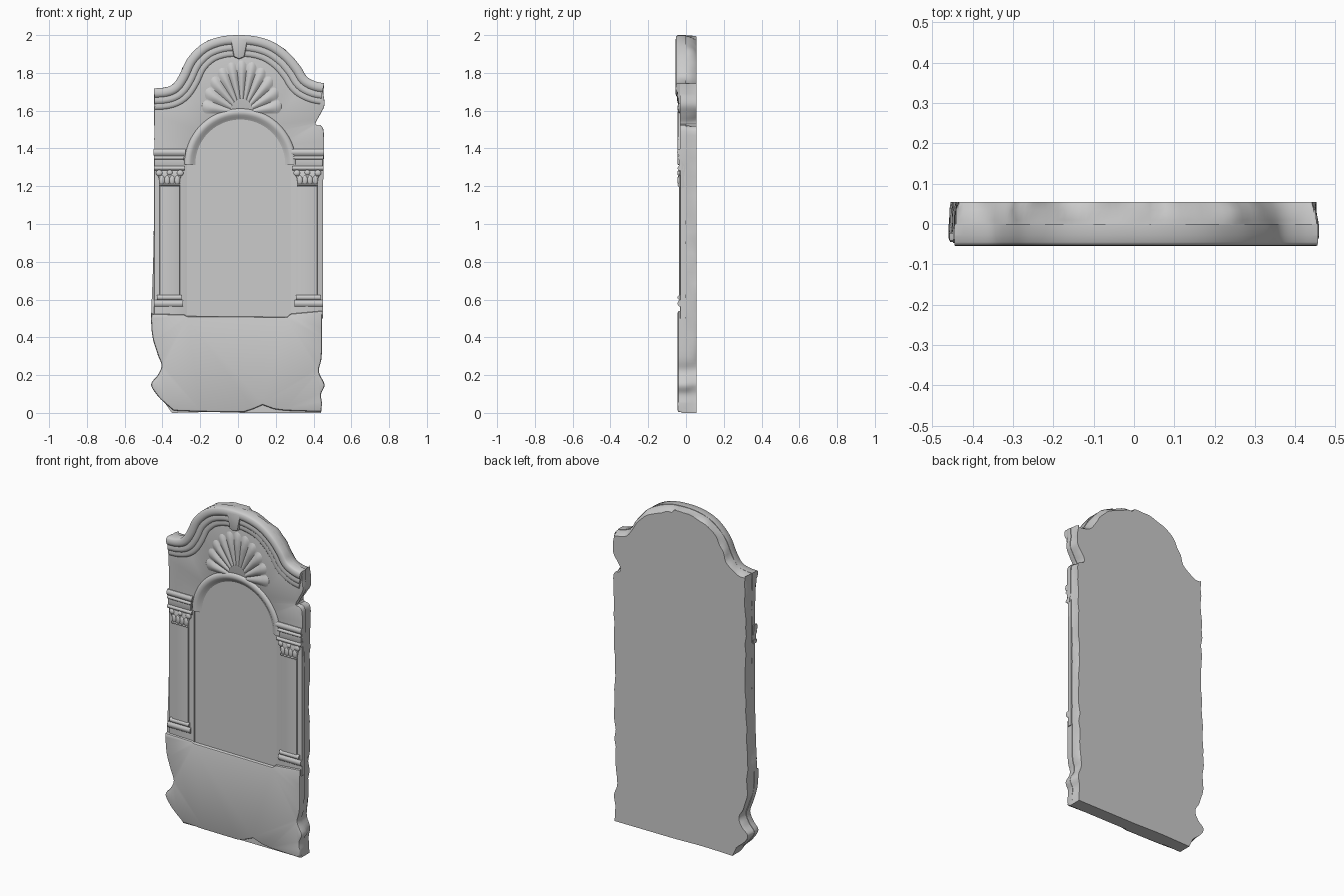
import bpy, bmesh, math
from mathutils import Vector, noise

if "Cube" in bpy.data.objects:
    bpy.data.objects.remove(bpy.data.objects["Cube"])

BACK, FIELD = 0.055, -0.024      # back plane and recessed panel plane


def loft(name, rings, angle=40):
    """Skin equal-length closed rings and cap both ends."""
    bm = bmesh.new()
    vs = [[bm.verts.new(p) for p in r] for r in rings]
    n = len(rings[0])
    for a, b in zip(vs, vs[1:]):
        for i in range(n):
            j = (i + 1) % n
            bm.faces.new((a[i], a[j], b[j], b[i]))
    caps = [bm.faces.new(vs[0]), bm.faces.new(vs[-1])]
    bmesh.ops.recalc_face_normals(bm, faces=bm.faces)
    bmesh.ops.triangulate(bm, faces=caps)
    return finish(name, bm, angle)


def finish(name, bm, angle=40):
    me = bpy.data.meshes.new(name)
    bm.to_mesh(me)
    bm.free()
    ob = bpy.data.objects.new(name, me)
    bpy.context.collection.objects.link(ob)
    bpy.ops.object.select_all(action='DESELECT')
    ob.select_set(True)
    bpy.context.view_layer.objects.active = ob
    bpy.ops.object.shade_smooth_by_angle(angle=math.radians(angle))
    return ob


def smooth(pts, n):
    """Catmull-Rom curve through open 2D points."""
    p = [Vector(q) for q in pts]
    p = [2 * p[0] - p[1]] + p + [2 * p[-1] - p[-2]]
    out = []
    for a, b, c, d in zip(p, p[1:], p[2:], p[3:]):
        for k in range(n):
            t = k / n
            out.append(0.5 * (2 * b + (c - a) * t + (2 * a - 5 * b + 4 * c - d) * t * t
                              + (3 * b - a - 3 * c + d) * t ** 3))
    return out + [p[-2]]


def normals(pts, closed):
    """Left-hand (inward for counter-clockwise) normals."""
    n, res = len(pts), []
    for i in range(n):
        a = pts[i - 1] if closed or i else pts[0]
        b = pts[(i + 1) % n] if closed or i < n - 1 else pts[-1]
        t = (b - a).normalized()
        res.append(Vector((-t.y, t.x)))
    return res


def plate(name, pts, front, soft=0.006, back=0.0):
    """Raised flat relief with a rounded front edge; points counter-clockwise."""
    pts = [Vector(p) for p in pts]
    nn = normals(pts, True)
    steps = [(0, back), (0, front + soft), (soft * 0.3, front + soft * 0.3), (soft, front)]
    return loft(name, [[(p.x + m.x * d, y, p.y + m.y * d) for p, m in zip(pts, nn)]
                       for d, y in steps])


def sweep(name, path, profile):
    """Run a (distance inward, y) section along a path on the face."""
    path = [Vector(p) for p in path]
    return loft(name, [[(p.x + m.x * d, y, p.y + m.y * d) for d, y in profile]
                       for p, m in zip(path, normals(path, False))], 50)


def rect(x0, x1, z0, z1):
    return [(x0, z0), (x1, z0), (x1, z1), (x0, z1)]


# outline pieces, counter-clockwise from lower left
bottom = smooth([(-0.35, 0), (-0.15, 0.004), (0.05, 0), (0.25, 0), (0.44, 0)], 8)
right = smooth([(0.445, 0.05), (0.44, 0.1), (0.458, 0.15), (0.428, 0.22), (0.443, 0.3),
                (0.445, 0.5), (0.447, 0.8), (0.446, 1.0), (0.452, 1.25), (0.455, 1.47),
                (0.44, 1.52), (0.41, 1.53), (0.435, 1.58), (0.458, 1.63), (0.452, 1.69)], 5)
crest = smooth([(0.456, 1.745), (0.41, 1.755), (0.365, 1.78), (0.33, 1.835), (0.27, 1.905),
                (0.19, 1.962), (0.1, 1.992), (0, 2.0), (-0.1, 1.99), (-0.19, 1.953),
                (-0.265, 1.88), (-0.31, 1.79), (-0.345, 1.74), (-0.39, 1.722), (-0.445, 1.718)], 5)
left = smooth([(-0.445, 1.66), (-0.443, 1.45), (-0.445, 1.2), (-0.447, 0.9), (-0.455, 0.65),
               (-0.46, 0.5), (-0.452, 0.4), (-0.425, 0.31), (-0.405, 0.25), (-0.425, 0.2),
               (-0.46, 0.15), (-0.425, 0.09), (-0.385, 0.05)], 5)
outline = bottom + right + crest + left

# slab body with worn edges
nn = normals(outline, True)
rings = []
for y, wear in ((BACK, 0.014), (0.035, 0.010), (0.01, 0.007), (-0.01, 0.004), (FIELD, 0.001)):
    ring = []
    for p, m in zip(outline, nn):
        d = wear * (0.5 + noise.noise((p.x * 14, y * 25, p.y * 14)))
        if p.y < 0.01:
            d = 0
        if p.y > 1.74 and p.x > 0.05 and y > 0.03:
            d += 0.02 * (y - 0.03) / 0.025
        ring.append((p.x + m.x * d, y, max(0, p.y + m.y * d)))
    rings.append(ring)
loft("slab", rings)

# plain lower block with chipped foot
foot = [(-0.34, 0.012), (-0.2, 0.006), (0.03, 0.004), (0.08, 0.02), (0.13, 0.042),
        (0.19, 0.02), (0.25, 0.012), (0.44, 0.006)]
block = ([Vector(p) for p in foot] + [p for p in right if p.y < 0.5]
         + [Vector((0.445, 0.54)), Vector((0.28, 0.525)), Vector((0.26, 0.508)),
            Vector((-0.27, 0.512)), Vector((-0.285, 0.52)), Vector((-0.457, 0.525))]
         + [p for p in left if p.y < 0.51])
plate("lower_block", block, -0.044, 0.01)

# upper field around the arched panel
CX, CZ = 0.012, 1.315


def arc(r, n=40):
    return [Vector((CX + r * math.cos(math.pi * i / n), CZ + r * math.sin(math.pi * i / n)))
            for i in range(n + 1)]


upper = ([p for p in right if p.y > 1.33] + crest + [p for p in left if p.y > 1.33]
         + [Vector((-0.444, CZ))] + arc(0.27)[::-1] + [Vector((0.452, CZ))])
plate("spandrel_field", upper, -0.033, 0.004)

# arch moulding with small returns at its feet
sweep("arch_moulding", arc(0.296),
      [(0, -0.01), (0, -0.034), (0.007, -0.042), (0.022, -0.045), (0.034, -0.041),
       (0.046, -0.031), (0.058, -0.024), (0.058, -0.01)])

# stepped cornice following the crest
sweep("cornice", crest,
      [(0, -0.01), (0, -0.045), (0.008, -0.053), (0.03, -0.055), (0.042, -0.051),
       (0.048, -0.044), (0.064, -0.047), (0.076, -0.045), (0.082, -0.039),
       (0.098, -0.041), (0.108, -0.038), (0.116, -0.03), (0.116, -0.01)])

# keystone with rounded drop
plate("keystone", [(-0.022, 1.885), (0.005, 1.872), (0.034, 1.885), (0.042, 1.925),
                   (0.052, 1.985), (-0.04, 1.985), (-0.03, 1.925)], -0.055, 0.01)

# scallop shell above the arch
bm = bmesh.new()
LOBES, NT, NR = 11, 132, 12
SX, SZ = 0.02, 1.585
grid = []
for i in range(NT + 1):
    t = math.pi * i / NT
    lobe = abs(math.sin(LOBES * t))
    row = []
    for k in range(NR + 1):
        s = 0.3 + 0.7 * k / NR
        edge = s * (0.94 + 0.06 * lobe * (s > 0.9))
        fade = math.sqrt(max(0, 1 - ((s - 0.3) / 0.7) ** 6))
        y = -0.031 - (0.003 + 0.013 * lobe * min(1, s * 1.3)) * fade
        row.append(bm.verts.new((SX + 0.215 * edge * math.cos(t), y,
                                 SZ + 0.285 * edge * math.sin(t))))
    grid.append(row)
for a, b in zip(grid, grid[1:]):
    for k in range(NR):
        bm.faces.new((a[k], a[k + 1], b[k + 1], b[k]))
for f in bm.faces:
    f.normal_update()
    if f.normal.y > 0:
        f.normal_flip()
finish("shell", bm, 60)

# pilasters on both sides
BEAD = [(0, -0.01), (0, -0.036), (0.25, -0.043), (0.5, -0.045), (0.75, -0.043),
        (1, -0.036), (1, -0.01)]


def band(name, x0, x1, z_top, h, extra=0.0):
    sweep(name, [(x1, z_top), (x0, z_top)],
          [(d * h, y - extra * (y < -0.02)) for d, y in BEAD])


for side, tag, dx in ((-1, "left", 0.0), (1, "right", 0.006)):
    def span(a, b):
        return sorted((side * a + dx, side * b + dx))

    plate(tag + "_jamb", rect(*span(0.272, 0.444), 0.5, 1.34), -0.031, 0.004)
    plate(tag + "_shaft", rect(*span(0.308, 0.415), 0.6, 1.22), -0.038, 0.005)
    band(tag + "_base_upper", *span(0.300, 0.43), 0.625, 0.028)
    band(tag + "_base_lower", *span(0.292, 0.444), 0.597, 0.035)
    # capital: flaring bell, leaves and corner scrolls
    (a, b), (c, d) = span(0.312, 0.412), span(0.288, 0.435)
    band(tag + "_neck", a - 0.004, b + 0.004, 1.215, 0.016)
    plate(tag + "_capital", [(a, 1.195), (b, 1.195), (b + 0.006, 1.24), (d, 1.285),
                             (c, 1.285), (a - 0.006, 1.24)], -0.040, 0.006)
    knobs = [(a + (b - a) * f, 1.232, 0.015, 0.026) for f in (0.1, 0.37, 0.63, 0.9)]
    knobs += [(c + 0.018, 1.27, 0.018, 0.016), (d - 0.018, 1.27, 0.018, 0.016),
              ((c + d) / 2, 1.272, 0.016, 0.014)]
    bm = bmesh.new()
    for x, z, rx, rz in knobs:
        new = bmesh.ops.create_uvsphere(bm, u_segments=14, v_segments=8, radius=1)["verts"]
        for v in new:
            v.co = (x + v.co.x * rx, -0.037 + v.co.y * 0.009, z + v.co.z * rz)
    finish(tag + "_capital_leaves", bm, 60)
    # impost mouldings
    band(tag + "_abacus", *span(0.282, 0.446), 1.308, 0.024)
    plate(tag + "_frieze", rect(*span(0.29, 0.444), 1.3, 1.37), -0.037, 0.004)
    band(tag + "_impost_lower", *span(0.286, 0.446), 1.362, 0.022)
    band(tag + "_impost_upper", *span(0.278, 0.448), 1.398, 0.036, 0.002)
